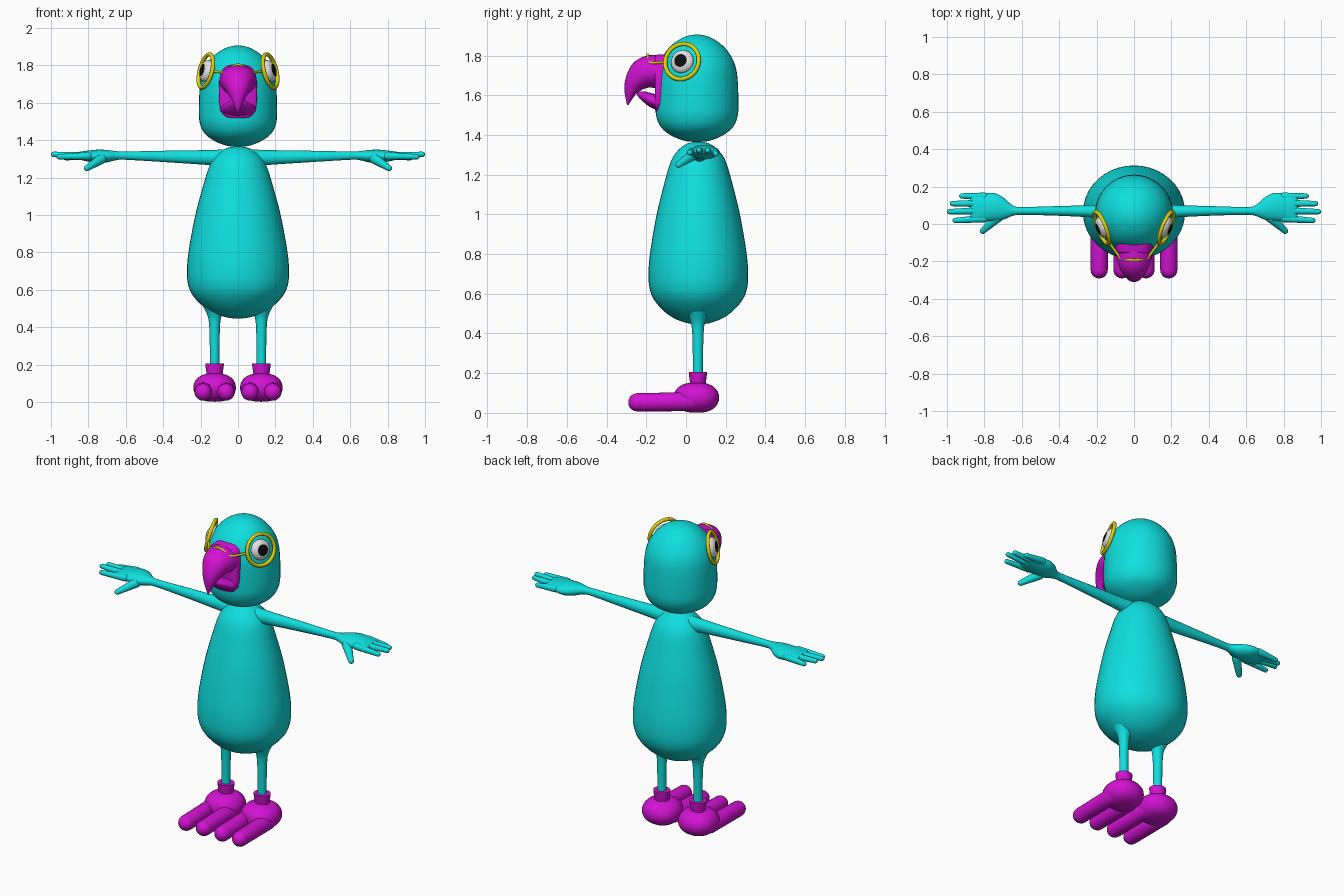
import bpy, bmesh, math
from mathutils import Vector

if "Cube" in bpy.data.objects:
    bpy.data.objects.remove(bpy.data.objects["Cube"])


def material(name, r, g, b):
    m = bpy.data.materials.new(name)
    m.diffuse_color = (r, g, b, 1)
    m.use_nodes = True
    m.node_tree.nodes["Principled BSDF"].inputs["Base Color"].default_value = m.diffuse_color
    return m


TEAL = material("teal", 0.005, 0.74, 0.74)
MAGENTA = material("magenta", 0.65, 0.006, 0.65)
YELLOW = material("yellow", 0.74, 0.66, 0.004)
WHITE = material("white", 0.78, 0.78, 0.78)
BLACK = material("black", 0.004, 0.004, 0.004)


def finish(bm, name, *mats):
    bmesh.ops.remove_doubles(bm, verts=bm.verts, dist=1e-5)
    bmesh.ops.recalc_face_normals(bm, faces=bm.faces)
    me = bpy.data.meshes.new(name)
    bm.to_mesh(me)
    bm.free()
    for m in mats:
        me.materials.append(m)
    ob = bpy.data.objects.new(name, me)
    bpy.context.collection.objects.link(ob)
    bpy.ops.object.select_all(action='DESELECT')
    bpy.context.view_layer.objects.active = ob
    ob.select_set(True)
    bpy.ops.object.shade_smooth_by_angle(angle=math.radians(45))
    return ob


def spline(rows, steps):
    """Catmull-Rom through rows of numbers."""
    out = []
    for i in range(len(rows) - 1):
        a, b, c, d = (rows[min(max(j, 0), len(rows) - 1)] for j in range(i - 1, i + 3))
        for k in range(steps):
            t = k / steps
            out.append([0.5 * (2*q + (r-p)*t + (2*p-5*q+4*r-s)*t*t + (3*q-p-3*r+s)*t**3)
                        for p, q, r, s in zip(a, b, c, d)])
    return out + [list(rows[-1])]


def loft(name, mat, sections, sides=32, power=1.0):
    """Skin elliptical sections given as (centre, half-axis u, half-axis v)."""
    bm = bmesh.new()
    rings = []
    for c, u, v in sections:
        ring = []
        for i in range(sides):
            a = 2 * math.pi * i / sides
            co, si = math.cos(a), math.sin(a)
            co = math.copysign(abs(co) ** power, co)
            si = math.copysign(abs(si) ** power, si)
            ring.append(bm.verts.new(Vector(c) + Vector(u) * co + Vector(v) * si))
        rings.append(ring)
    for r0, r1 in zip(rings, rings[1:]):
        for i in range(sides):
            j = (i + 1) % sides
            bm.faces.new((r0[i], r0[j], r1[j], r1[i]))
    bm.faces.new(rings[0])
    bm.faces.new(rings[-1])
    return finish(bm, name, mat)


def lathe(name, mat, x, y, profile, squash=1.0, steps=4):
    """Upright turned form from (z, radius) points."""
    return loft(name, mat, [((x, y, z), (max(r, 0), 0, 0), (0, max(r, 0) * squash, 0))
                            for z, r in spline(profile, steps)], 40)


def rod(name, mat, a, b, r0, r1, sides=16):
    """Tapered rod with round ends; a and b are the end centres."""
    a, b = Vector(a), Vector(b)
    d = (b - a).normalized()
    u = d.orthogonal().normalized()
    v = d.cross(u)
    secs = []
    for c, r, angles in ((a, r0, range(-90, 1, 18)), (b, r1, range(0, 91, 18))):
        for g in angles:
            g = math.radians(g)
            secs.append((c + d * r * math.sin(g), u * r * math.cos(g), v * r * math.cos(g)))
    return loft(name, mat, secs, sides)


def beak_part(name, rows):
    """Rows: y, z, downward tilt in degrees, half width, half thickness."""
    secs = []
    for y, z, t, w, h in spline(rows, 5):
        t = math.radians(t)
        secs.append(((0, y, z), (max(w, 0), 0, 0), (0, -h * math.sin(t), h * math.cos(t))))
    return loft(name, MAGENTA, secs, 32)


# Body and head
lathe("body", TEAL, 0, 0.062,
      [(0.445, 0), (0.452, 0.06), (0.475, 0.13), (0.51, 0.185), (0.56, 0.235), (0.61, 0.262),
       (0.68, 0.273), (0.8, 0.265), (1.0, 0.228), (1.15, 0.188), (1.25, 0.157), (1.3, 0.131),
       (1.34, 0.09), (1.36, 0.05), (1.367, 0)], 0.92)
lathe("head", TEAL, 0, 0.055,
      [(1.365, 0), (1.37, 0.06), (1.395, 0.125), (1.435, 0.178), (1.49, 0.204), (1.56, 0.209),
       (1.68, 0.205), (1.75, 0.193), (1.81, 0.164), (1.86, 0.119), (1.89, 0.071),
       (1.902, 0.035), (1.906, 0)])

# Beak: rounded base on the face, hooked upper half, short lower half
loft("beak_base", MAGENTA,
     [((0, y, 1.66), (0.102 * k, 0, 0), (0, 0, 0.145 * k))
      for y, k in ((-0.06, 1), (-0.145, 1), (-0.153, 0.97), (-0.157, 0.9))], 40, 0.6)
beak_part("upper_beak",
          [(-0.08, 1.71, 0, 0.1, 0.085), (-0.16, 1.72, 5, 0.098, 0.084),
           (-0.215, 1.705, 32, 0.084, 0.078), (-0.255, 1.665, 55, 0.06, 0.056),
           (-0.28, 1.615, 75, 0.034, 0.031), (-0.294, 1.55, 85, 0.003, 0.003)])
beak_part("lower_beak",
          [(-0.1, 1.56, 0, 0.1, 0.048), (-0.165, 1.572, -15, 0.088, 0.036),
           (-0.215, 1.597, -25, 0.052, 0.024), (-0.238, 1.61, -35, 0.02, 0.012),
           (-0.246, 1.615, -35, 0.001, 0.001)])

# Bridge of the glasses, arching over the beak
bridge = [(-0.132, -0.1, 1.768), (-0.1, -0.145, 1.764), (-0.066, -0.188, 1.766),
          (-0.035, -0.191, 1.79), (0, -0.192, 1.803)]
bridge += [(-x, y, z) for x, y, z in bridge[-2::-1]]
path = [Vector(p) for p in spline(bridge, 4)]
secs = []
for i, p in enumerate(path):
    d = (path[min(i + 1, len(path) - 1)] - path[max(i - 1, 0)]).normalized()
    u = d.cross(Vector((0, 0, 1))).normalized()
    secs.append((p, u * 0.007, d.cross(u) * 0.007))
loft("glasses_bridge", YELLOW, secs, 10)

for side, s in (("left", -1), ("right", 1)):
    # Round glasses rim, tilted outward, forward and up
    n = Vector((s, -0.4, 0.26)).normalized()
    turn = n.to_track_quat('Z', 'Y')
    c = Vector((s * 0.172, -0.02, 1.77))
    bm = bmesh.new()
    rows = [[bm.verts.new(c + turn @ Vector((
        (0.091 + 0.011 * math.cos(b * math.pi / 6)) * math.cos(a * math.pi / 24),
        (0.091 + 0.011 * math.cos(b * math.pi / 6)) * math.sin(a * math.pi / 24),
        0.011 * math.sin(b * math.pi / 6)))) for b in range(12)] for a in range(48)]
    for a in range(48):
        for b in range(12):
            bm.faces.new((rows[a - 1][b - 1], rows[a][b - 1], rows[a][b], rows[a - 1][b]))
    finish(bm, side + "_glasses_rim", YELLOW)

    # Flattened eyeball with the pupil on its outer cap
    bm = bmesh.new()
    bmesh.ops.create_uvsphere(bm, u_segments=24, v_segments=16, radius=1)
    for f in bm.faces:
        f.material_index = int(f.calc_center_median().z > math.cos(math.radians(33.75)))
    for v in bm.verts:
        v.co = c - n * 0.004 + turn @ Vector((v.co.x * 0.06, v.co.y * 0.06, v.co.z * 0.032))
    finish(bm, side + "_eye", WHITE, BLACK)

    # Arm flowing into the palm: x, y, z, half width, half thickness
    arm = [(0.06, 0.068, 1.305, 0.045, 0.045), (0.2, 0.068, 1.308, 0.034, 0.038),
           (0.4, 0.07, 1.313, 0.026, 0.03), (0.6, 0.07, 1.317, 0.021, 0.022),
           (0.65, 0.072, 1.317, 0.029, 0.024), (0.7, 0.083, 1.314, 0.06, 0.033),
           (0.75, 0.092, 1.313, 0.074, 0.036), (0.81, 0.088, 1.315, 0.075, 0.028),
           (0.86, 0.085, 1.317, 0.076, 0.018), (0.875, 0.085, 1.317, 0.066, 0.008)]
    loft(side + "_arm", TEAL, [((s * x, y, z), (0, w, 0), (0, 0, h))
                               for x, y, z, w, h in spline(arm, 4)], 24)

    # Four fingers and a thumb
    for i, (y, z, tip) in enumerate([(0.019, 1.311, 0.97), (0.066, 1.324, 1.0),
                                     (0.109, 1.322, 0.985), (0.15, 1.306, 0.935)]):
        rod(f"{side}_finger_{i + 1}", TEAL, (s * 0.8, y * 0.9 + 0.012, 1.315),
            (s * (tip - 0.014), y, z), 0.021, 0.014)
    rod(side + "_thumb", TEAL, (s * 0.73, 0.035, 1.3), (s * 0.808, -0.037, 1.25), 0.028, 0.016)

    # Leg, ankle cuff, foot and two toes
    x = s * 0.125
    lathe(side + "_leg", TEAL, x, 0.06, [(0.17, 0.025), (0.3, 0.026), (0.42, 0.03),
                                         (0.47, 0.041), (0.52, 0.065), (0.56, 0.075)])
    lathe(side + "_ankle_cuff", MAGENTA, x, 0.06,
          [(0.11, 0.04), (0.15, 0.043), (0.2, 0.05), (0.206, 0.049)], 0.92, 2)
    foot = []
    for i in range(17):
        g = math.pi * i / 16 - math.pi / 2
        k = math.cos(g) ** 0.75
        foot.append(((x, 0.052, 0.077 + 0.076 * math.sin(g)), (0.114 * k, 0, 0), (0, 0.115 * k, 0)))
    loft(side + "_foot", MAGENTA, foot, 36, 0.9)
    for part, dx in (("inner", -0.061), ("outer", 0.061)):
        rod(f"{side}_{part}_toe", MAGENTA, (x + s * dx, 0.03, 0.057),
            (x + s * dx, -0.245, 0.053), 0.048, 0.046, 24)
